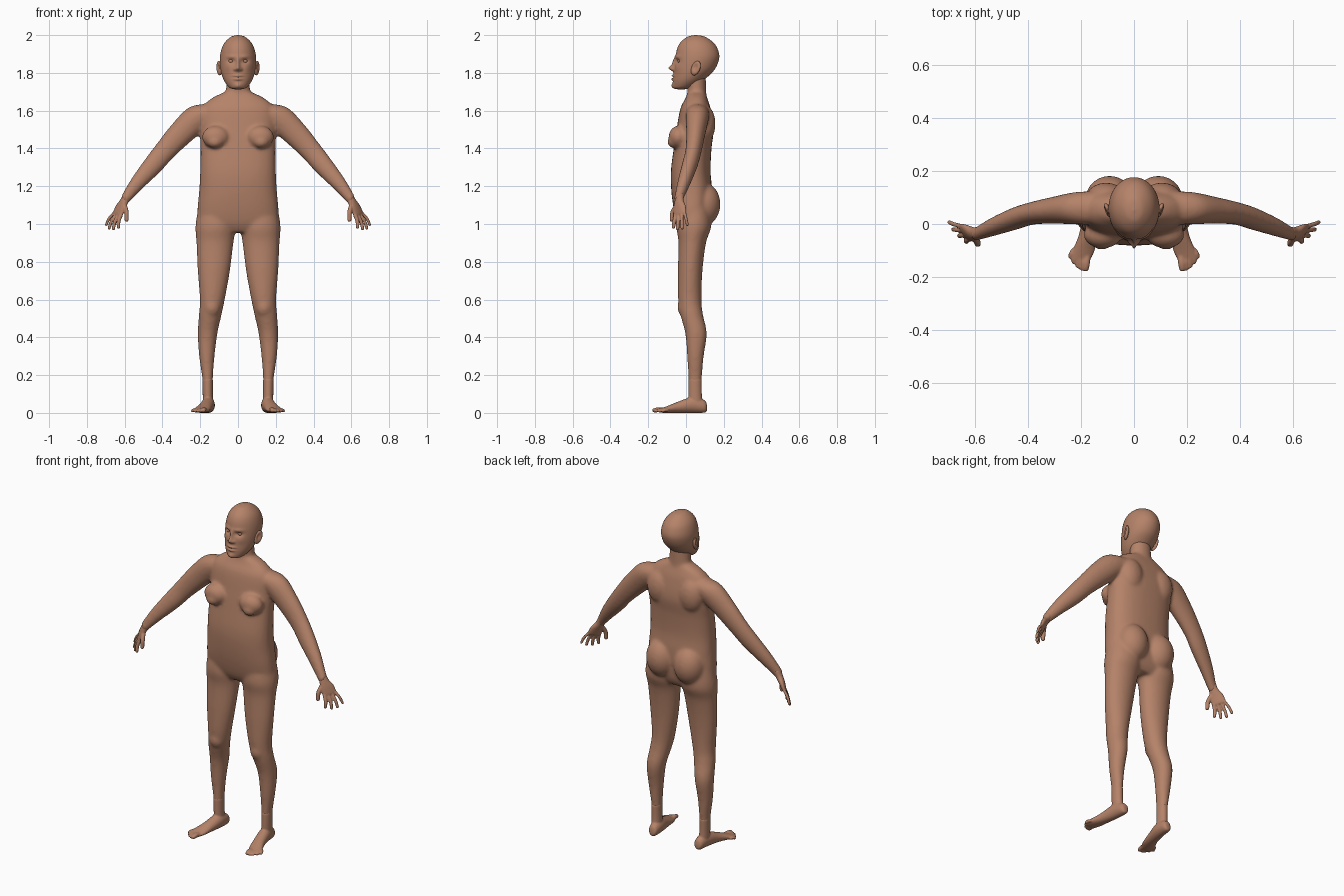
import bpy, bmesh, math
from mathutils import Vector

cube = bpy.data.objects.get("Cube")
if cube:
    bpy.data.objects.remove(cube)

skin = bpy.data.materials.new("warm_brown_skin")
skin.use_nodes = True
tone = (0.46, 0.225, 0.14, 1)
skin.diffuse_color = tone
bsdf = skin.node_tree.nodes["Principled BSDF"]
bsdf.inputs["Base Color"].default_value = tone
bsdf.inputs["Roughness"].default_value = 0.7

X, Y, Z = Vector((1, 0, 0)), Vector((0, 1, 0)), Vector((0, 0, 1))


def spline(rows, steps):
    """Smoothly interpolate every value of the section rows."""
    rows = [Vector(r) for r in rows]
    out = []
    for i in range(len(rows) - 1):
        p, q = rows[i], rows[i + 1]
        before = rows[i - 1] if i else p
        after = rows[min(i + 2, len(rows) - 1)]
        for k in range(steps):
            t = k / steps
            h = t * t * (3 - 2 * t)
            m = t * (1 - t) * (1 - t) / 2
            w = t * t * (t - 1) / 2
            out.append(p * (1 - h) + q * h + (q - before) * m + (after - p) * w)
    return out + [rows[-1]]


def loft(bm, rows, u, v, side=1, n=32, steps=6, power=2):
    """Closed tube through sections (x, y, z, radius along u, radius along v)."""
    rings = []
    for x, y, z, a, b in spline(rows, steps):
        ring = []
        for k in range(n):
            c, s = math.cos(math.tau * k / n), math.sin(math.tau * k / n)
            p = Vector((x, y, z))
            p += u * math.copysign(abs(c) ** (2 / power), c) * a
            p += v * math.copysign(abs(s) ** (2 / power), s) * b
            p.x *= side
            ring.append(bm.verts.new(p))
        rings.append(ring)
    for r, s in zip(rings, rings[1:]):
        for k in range(n):
            j = (k + 1) % n
            bm.faces.new((r[k], r[j], s[j], s[k]))
    bm.faces.new(rings[0])
    bm.faces.new(rings[-1])


def ball(bm, centre, radii, side=1):
    made = bmesh.ops.create_uvsphere(bm, u_segments=32, v_segments=20, radius=1)
    for vert in made["verts"]:
        p = Vector([c * r for c, r in zip(vert.co, radii)]) + Vector(centre)
        vert.co = (p.x * side, p.y, p.z)


def digit(bm, base, tip, r, side, bend):
    """Finger or toe: a rounded tapering tube with a slight arch."""
    base, tip = Vector(base), Vector(tip)
    d = (tip - base).normalized()
    u = d.cross(Z if abs(d.z) < 0.8 else Y).normalized()
    mid = (base + tip) / 2 + Vector(bend)
    path = [(base, 1), (mid, 1), (tip - d * r, 0.9), (tip - d * r * 0.3, 0.65), (tip, 0.1)]
    loft(bm, [(*p, r * f, r * f) for p, f in path], u, d.cross(u), side, 14, 4)


def finish(bm, name, voxel=0, rounds=0):
    bmesh.ops.recalc_face_normals(bm, faces=bm.faces)
    for f in bm.faces:
        f.smooth = True
    mesh = bpy.data.meshes.new(name)
    bm.to_mesh(mesh)
    bm.free()
    mesh.materials.append(skin)
    ob = bpy.data.objects.new(name, mesh)
    bpy.context.collection.objects.link(ob)
    if voxel:
        fuse = ob.modifiers.new("fuse", "REMESH")
        fuse.mode = "VOXEL"
        fuse.voxel_size = voxel
        fuse.use_smooth_shade = True
        soft = ob.modifiers.new("soften", "SMOOTH")
        soft.factor = 0.5
        soft.iterations = rounds
    return ob


# Body: trunk, neck, legs and arms fused into one skin
bm = bmesh.new()
trunk = [(1.7, .055, .065, .045), (1.665, .055, .14, .058), (1.61, .05, .19, .08),
         (1.5, .048, .2, .098), (1.4, .035, .198, .1), (1.28, .025, .2, .105),
         (1.18, .03, .205, .108), (1.08, .035, .214, .1), (1.0, .04, .21, .085),
         (.955, .04, .15, .06)]
loft(bm, [(0, y, z, a, b) for z, y, a, b in trunk], X, Y, n=48, power=2.4)
loft(bm, [(0, .062, 1.6, .085, .06), (0, .058, 1.69, .066, .05),
          (0, .05, 1.8, .06, .055)], X, Y)
leg = [(.11, .045, 1.1, .098, .08), (.118, .042, .99, .107, .092), (.122, .033, .9, .098, .073),
       (.128, .022, .75, .085, .065), (.136, .02, .6, .066, .062),
       (.147, .03, .52, .06, .06), (.161, .053, .42, .052, .057),
       (.165, .05, .3, .041, .044), (.161, .048, .18, .028, .036),
       (.16, .048, .1, .027, .036), (.158, .052, .03, .028, .038)]
arm = [(.11, .06, 1.6, .06, .055), (.205, .06, 1.567, .062, .074),
       (.3, .052, 1.482, .051, .068), (.385, .04, 1.39, .043, .058),
       (.45, .02, 1.312, .042, .053), (.53, -.01, 1.22, .035, .041),
       (.588, -.035, 1.145, .026, .029), (.6, -.038, 1.125, .025, .026)]
for s in (1, -1):
    loft(bm, leg, X, Y, s)
    loft(bm, arm, Y, Vector((.72, 0, .69)), s)
    ball(bm, (.118, -.04, 1.46), (.072, .052, .06), s)     # chest
    ball(bm, (.122, -.062, 1.435), (.042, .036, .034), s)
    ball(bm, (.092, .092, 1.105), (.092, .09, .115), s)    # seat
    ball(bm, (.105, .1, 1.53), (.075, .056, .1), s)        # shoulder blade
    ball(bm, (.138, -.005, .56), (.045, .04, .055), s)     # kneecap
finish(bm, "body", .0085, 10)

# Hands and feet
foot = [(.152, .112, .024, .01, .012), (.153, .098, .034, .027, .033),
        (.158, .035, .042, .035, .042), (.172, -.04, .03, .036, .03),
        (.19, -.1, .018, .042, .018), (.203, -.137, .012, .038, .011)]
down = Vector((.4, 0, -.92)).normalized()
across = Vector((.56, .8, .24)).normalized()
knuckles = Vector((.636, -.032, 1.055))
palm = [(.585, -.033, 1.155, .024, .023), (.602, -.036, 1.122, .026, .02),
        (.62, -.034, 1.09, .038, .017), (*knuckles, .04, .013), (.64, -.032, 1.046, .034, .009)]
tips = [(.635, -.068, .974), (.663, -.045, .967), (.686, -.02, .971), (.702, .008, .99)]
for s, label in ((1, "left"), (-1, "right")):
    bm = bmesh.new()
    loft(bm, palm, across, down.cross(across), s, steps=4)
    for i, tip in enumerate(tips):
        base = knuckles + across * (i - 1.5) * .02
        digit(bm, base, tip, .0105 - .0007 * i, s, (.005, 0, .003))
    digit(bm, (.602, -.045, 1.105), (.588, -.08, 1.012), .0125, s, (-.004, -.008, .004))
    finish(bm, label + "_hand", .004, 3)

    bm = bmesh.new()
    loft(bm, foot, X, Z, s)
    loft(bm, leg[-3:], X, Y, s)
    for i in range(5):
        t = i / 4
        r = .0135 if i == 0 else .0105 - .0015 * t
        digit(bm, (.176 + .052 * t, -.115 + .02 * t, .014),
              (.183 + .063 * t, -.18 + .05 * t * t, r), r, s, (0, 0, .003))
    finish(bm, label + "_foot", .005, 3)

# Head: a smooth skull with the face pushed in and out of its front
bm = bmesh.new()
skull = [(2.0, .052, .004, .004), (1.992, .054, .035, .044), (1.965, .057, .067, .083),
         (1.93, .06, .086, .106), (1.88, .06, .096, .116), (1.82, .045, .093, .108),
         (1.77, .018, .079, .086), (1.735, -.006, .058, .062),
         (1.718, -.02, .038, .042), (1.712, -.025, .01, .01)]
loft(bm, [(0, y, z, a, b) for z, y, a, b in skull], X, Y, n=128, steps=10)
# x, z, width, height, outward push
features = [(0, 1.825, .012, .014, .027), (0, 1.855, .009, .026, .013),
            (.016, 1.819, .008, .008, .011), (.036, 1.862, .019, .011, -.014),
            (.036, 1.886, .026, .009, .005), (.05, 1.828, .022, .02, .004),
            (0, 1.785, .023, .006, .01), (0, 1.767, .02, .007, .01),
            (0, 1.776, .026, .003, -.006), (0, 1.732, .02, .014, .009)]
for vert in bm.verts:
    p = vert.co.copy()
    if p.y < .02:
        for x, z, w, h, push in features:
            for fx in {x, -x}:
                vert.co.y -= push * math.exp(-((p.x - fx) / w) ** 2 - ((p.z - z) / h) ** 2)
finish(bm, "head")

for s, label in ((1, "left"), (-1, "right")):
    bm = bmesh.new()
    ball(bm, (.036, -.029, 1.862), (.015, .015, .0125), s)
    finish(bm, label + "_eye")
    # Ear: a tilted oval with a hollow in its outer face
    bm = bmesh.new()
    ball(bm, (.099, .052, 1.825), (.014, .024, .038), s)
    for vert in bm.verts:
        p = vert.co
        hollow = math.exp(-((p.y - .048) / .013) ** 2 - ((p.z - 1.83) / .02) ** 2)
        if abs(p.x) > .099:
            p.x -= s * .012 * hollow
        p.y += (p.z - 1.825) * .25
        p.x += s * (p.y - .05) * .3
    finish(bm, label + "_ear")
